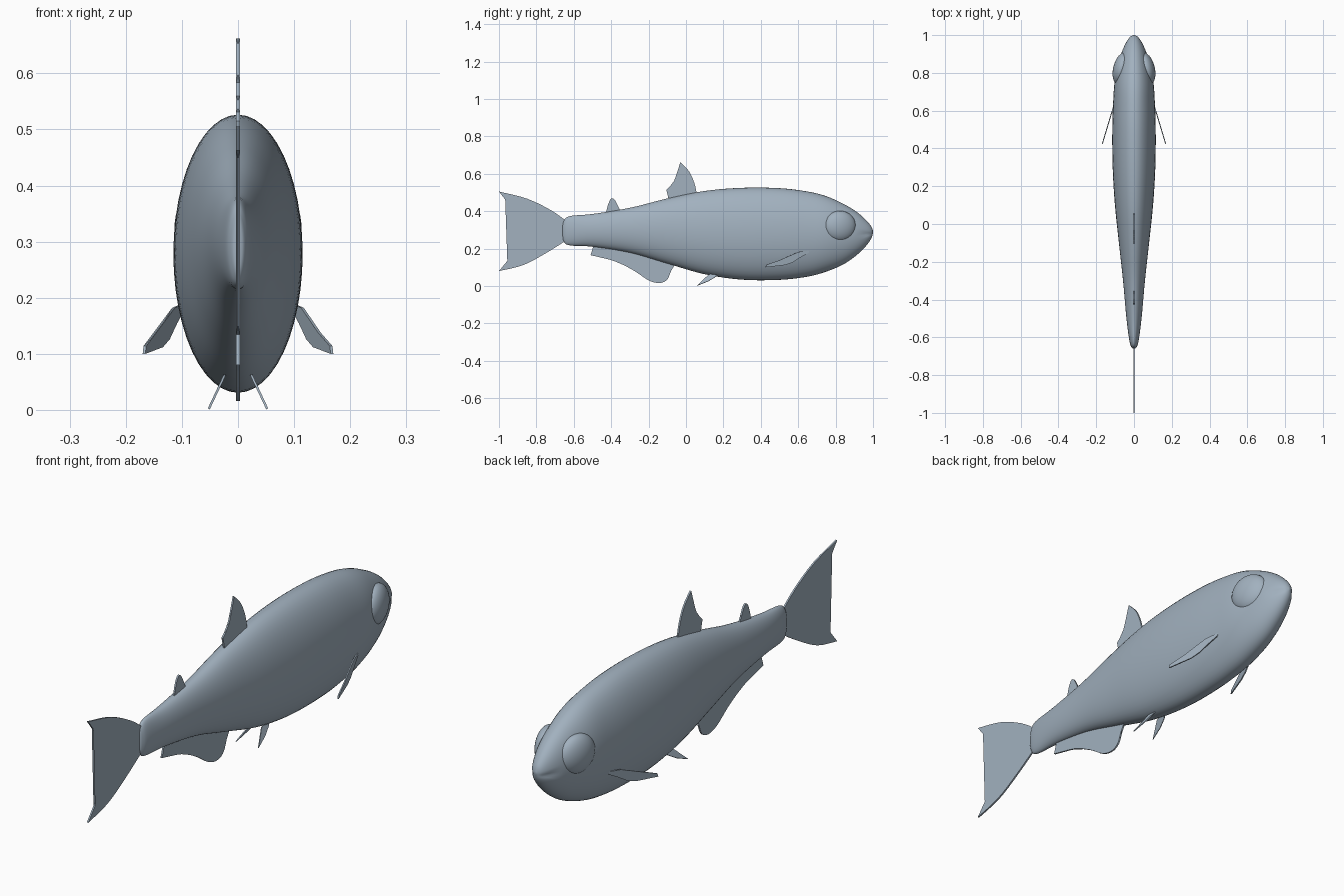
import bpy, bmesh, math
from mathutils import Vector

cube = bpy.data.objects.get("Cube")
if cube:
    bpy.data.objects.remove(cube)

skin = bpy.data.materials.new("blue_grey_skin")
skin.use_nodes = True
colour = (0.36, 0.44, 0.52, 1)
skin.diffuse_color = colour
skin.node_tree.nodes["Principled BSDF"].inputs["Base Color"].default_value = colour


def add_object(name, bm, smooth=False):
    bmesh.ops.recalc_face_normals(bm, faces=bm.faces)
    mesh = bpy.data.meshes.new(name)
    bm.to_mesh(mesh)
    bm.free()
    mesh.materials.append(skin)
    if smooth:
        mesh.shade_smooth()
    obj = bpy.data.objects.new(name, mesh)
    bpy.context.collection.objects.link(obj)
    return obj


def spline(points, steps):
    """Smooth curve passing through every point."""
    pts = [Vector(p) for p in points]
    pts = [pts[0]] + pts + [pts[-1]]
    result = []
    for a, b, c, d in zip(pts, pts[1:], pts[2:], pts[3:]):
        for i in range(steps):
            t = i / steps
            result.append(0.5 * (2 * b + (c - a) * t + (2 * a - 5 * b + 4 * c - d) * t ** 2
                                 + (3 * b - a - 3 * c + d) * t ** 3))
    return result + [pts[-1]]


# Body stations: y, underside z, back z, half width
stations = [
    (-0.66, 0.27, 0.32, 0.004), (-0.653, 0.236, 0.35, 0.013), (-0.62, 0.217, 0.374, 0.024),
    (-0.5, 0.21, 0.385, 0.04), (-0.3, 0.178, 0.418, 0.058), (-0.1, 0.12, 0.468, 0.08),
    (0.1, 0.063, 0.508, 0.101), (0.3, 0.034, 0.525, 0.113), (0.5, 0.033, 0.523, 0.115),
    (0.65, 0.05, 0.505, 0.11), (0.75, 0.077, 0.48, 0.103), (0.84, 0.115, 0.44, 0.085),
    (0.91, 0.163, 0.398, 0.065), (0.96, 0.211, 0.355, 0.043), (0.99, 0.253, 0.319, 0.022),
    (1.0, 0.283, 0.293, 0.004)]

SIDES = 48
bm = bmesh.new()
rings = []
for y, low, high, width in [(s[0], s[1], s[2], s[3]) for s in spline(stations, 5)]:
    ring = []
    for k in range(SIDES):
        a = math.tau * k / SIDES
        z = (low + high) / 2 + (high - low) / 2 * math.sin(a)
        # shallow crease for the mouth
        crease = 0.12 * max(0, min(1, (y - 0.91) / 0.05)) * math.exp(-((z - 0.277) / 0.009) ** 2)
        ring.append(bm.verts.new((width * math.cos(a) * (1 - crease), y, z)))
    rings.append(ring)
for r, s in zip(rings, rings[1:]):
    for k in range(SIDES):
        n = (k + 1) % SIDES
        bm.faces.new((r[k], r[n], s[n], s[k]))
bm.faces.new(rings[0])
bm.faces.new(rings[-1])
add_object("body", bm, smooth=True)

# Eyes: flattened bulges following the slope of the head
for side, label in ((1, "left"), (-1, "right")):
    bm = bmesh.new()
    bmesh.ops.create_uvsphere(bm, u_segments=32, v_segments=20, radius=1)
    eye = add_object(label + "_eye", bm, smooth=True)
    eye.scale = (0.044, 0.087, 0.082)
    eye.rotation_euler = (0, 0, side * math.radians(14))
    eye.location = (side * 0.066, 0.823, 0.32)


def fin(name, outline, thickness=0.007):
    bm = bmesh.new()
    bm.faces.new([bm.verts.new(p) for p in outline])
    bmesh.ops.triangulate(bm, faces=bm.faces)
    obj = add_object(name, bm)
    solid = obj.modifiers.new("thickness", "SOLIDIFY")
    solid.thickness = thickness
    solid.offset = 0


def centre_fin(name, *edges):
    """Upright fin on the centre plane, made of smooth edges joined at corners."""
    outline = []
    for edge in edges:
        outline += [(0, p[0], p[1]) for p in spline([(y, z, 0) for y, z in edge], 4)[:-1]]
    fin(name, outline)


centre_fin("tail_fin",
           [(-0.63, 0.34), (-0.72, 0.404), (-0.85, 0.467), (-1.0, 0.505)],
           [(-1.0, 0.505), (-0.92, 0.405), (-0.815, 0.292)],
           [(-0.815, 0.292), (-0.9, 0.2), (-1.0, 0.08)],
           [(-1.0, 0.08), (-0.87, 0.112), (-0.75, 0.175), (-0.63, 0.25)],
           [(-0.63, 0.25), (-0.63, 0.34)])
centre_fin("dorsal_fin",
           [(-0.09, 0.45), (-0.105, 0.515)],
           [(-0.105, 0.515), (-0.065, 0.56), (-0.03, 0.662)],
           [(-0.03, 0.662), (0.015, 0.615), (0.045, 0.55), (0.06, 0.48)],
           [(0.06, 0.48), (-0.09, 0.45)])
centre_fin("adipose_fin",
           [(-0.43, 0.385), (-0.415, 0.44), (-0.4, 0.467), (-0.382, 0.462), (-0.36, 0.42), (-0.35, 0.4)],
           [(-0.35, 0.4), (-0.43, 0.385)])
centre_fin("anal_fin",
           [(-0.49, 0.23), (-0.51, 0.165)],
           [(-0.51, 0.165), (-0.38, 0.132), (-0.28, 0.083), (-0.2, 0.03), (-0.14, 0.016),
            (-0.1, 0.035), (-0.08, 0.08), (-0.05, 0.13)],
           [(-0.05, 0.13), (-0.49, 0.23)])

# Paired fins: swept back and splayed outward
pectoral = [(0.66, 0.19), (0.6, 0.182), (0.5, 0.138), (0.43, 0.114), (0.425, 0.1),
            (0.53, 0.112), (0.57, 0.126), (0.615, 0.155), (0.655, 0.177)]
pelvic = [(0.18, 0.075), (0.12, 0.06), (0.085, 0.026), (0.06, 0.002), (0.12, 0.026), (0.16, 0.05)]
for side, label in ((1, "left"), (-1, "right")):
    fin(label + "_pectoral_fin",
        [(side * (0.1 + (0.65 - y) * 0.3), y, z) for y, z in pectoral], 0.005)
    fin(label + "_pelvic_fin",
        [(side * (0.053 - z * 0.47), y, z) for y, z in pelvic], 0.004)
